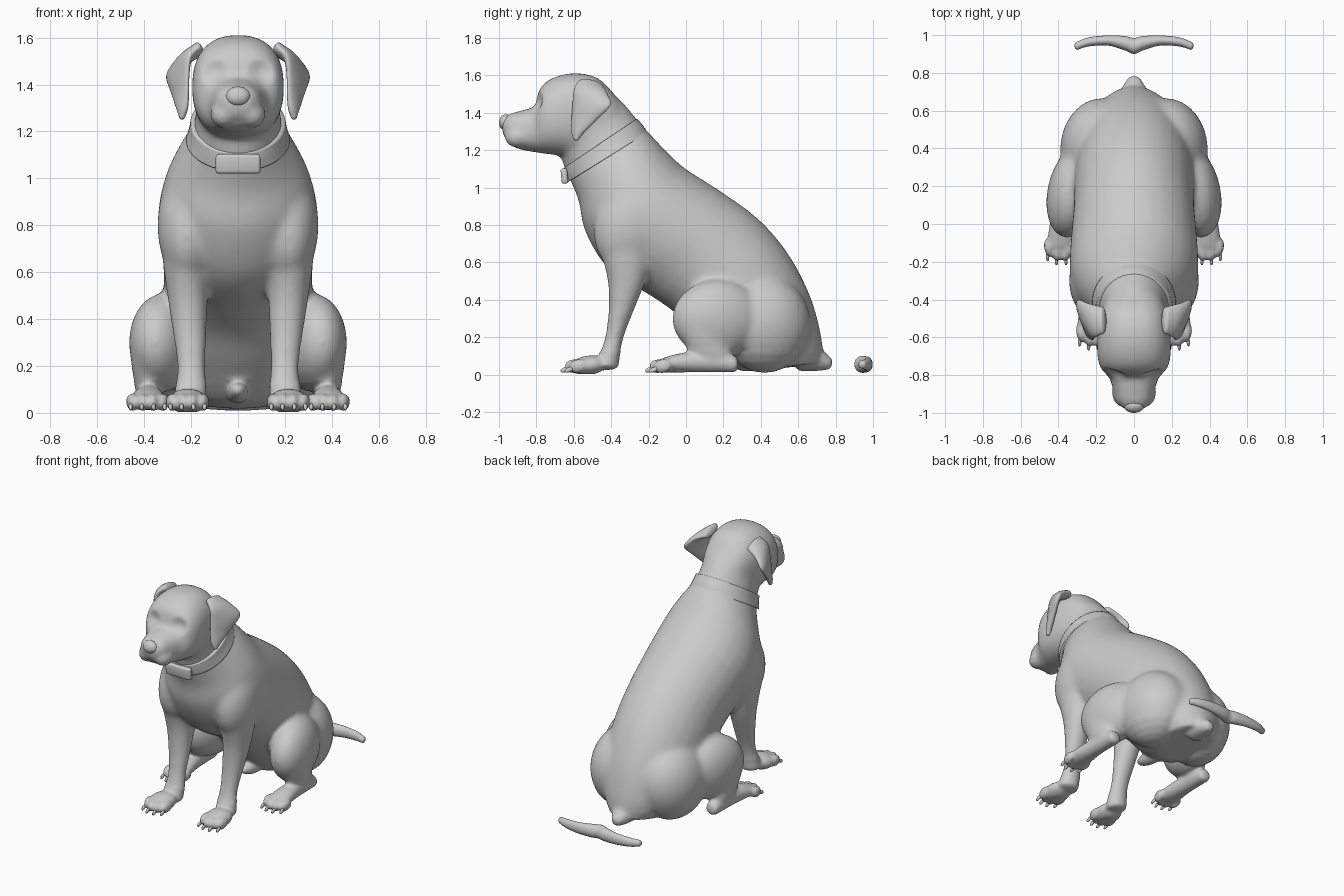
import bpy, bmesh, math
from mathutils import Vector, Matrix

if "Cube" in bpy.data.objects:
    bpy.data.objects.remove(bpy.data.objects["Cube"])


def loft(bm, stations, cap=0.02, p=2.0, sub=5, n=28):
    """Smooth tube through rings, each given by two opposite points and a half width."""
    flat = [(*a, *b, w) for a, b, w in stations]
    rows = []
    for i in range(len(flat) - 1):
        q = [flat[max(0, min(len(flat) - 1, i + k))] for k in (-1, 0, 1, 2)]
        for s in range(sub + (i == len(flat) - 2)):
            t = s / sub
            rows.append([0.5 * (2 * b + (c - a) * t + (2 * a - 5 * b + 4 * c - d) * t * t
                                + (3 * b - a - 3 * c + d) * t ** 3) for a, b, c, d in zip(*q)])
    rings = [(Vector(r[:3]), Vector(r[3:6]), r[6]) for r in rows]
    mids = [(a + b) / 2 for a, b, w in rings]
    frames = []
    for i, (a, b, w) in enumerate(rings):
        tan = mids[min(i + 1, len(mids) - 1)] - mids[max(i - 1, 0)]
        u = (a - b) / 2
        v = u.cross(tan).normalized() * w
        d = v.cross(u).normalized()
        frames.append((mids[i], u, v, d if d.dot(tan) > 0 else -d))

    def rounded(f, sign):
        c, u, v, d = f
        return [(c + d * sign * cap * math.sin(t), u * math.cos(t), v * math.cos(t), d)
                for t in (0.45, 0.9, 1.25, 1.45)]
    frames = rounded(frames[0], -1)[::-1] + frames + rounded(frames[-1], 1)
    verts = []
    for c, u, v, d in frames:
        ring = []
        for k in range(n):
            ang = 2 * math.pi * k / n
            cs, sn = math.cos(ang), math.sin(ang)
            cs = math.copysign(abs(cs) ** (2 / p), cs)
            sn = math.copysign(abs(sn) ** (2 / p), sn)
            ring.append(bm.verts.new(c + u * cs + v * sn))
        verts.append(ring)
    for r0, r1 in zip(verts, verts[1:]):
        for k in range(n):
            bm.faces.new((r0[k], r0[(k + 1) % n], r1[(k + 1) % n], r1[k]))
    bm.faces.new(verts[0])
    bm.faces.new(verts[-1])


def ball(bm, x, y, z, rx, ry, rz, rot_x=0.0, rot_z=0.0):
    m = (Matrix.Translation((x, y, z)) @ Matrix.Rotation(rot_z, 4, 'Z')
         @ Matrix.Rotation(rot_x, 4, 'X') @ Matrix.Diagonal((rx, ry, rz, 1)))
    bmesh.ops.create_uvsphere(bm, u_segments=24, v_segments=14, radius=1, matrix=m)


def mirror(bm):
    geom = bmesh.ops.duplicate(bm, geom=bm.verts[:] + bm.edges[:] + bm.faces[:])['geom']
    new = [g for g in geom if isinstance(g, bmesh.types.BMVert)]
    bmesh.ops.scale(bm, vec=(-1, 1, 1), verts=new)


def make(name, bm):
    bmesh.ops.recalc_face_normals(bm, faces=bm.faces[:])
    for f in bm.faces:
        f.smooth = True
    me = bpy.data.meshes.new(name)
    bm.to_mesh(me)
    bm.free()
    ob = bpy.data.objects.new(name, me)
    bpy.context.collection.objects.link(ob)
    return ob


def middle(rows):   # section on the centre plane: top y, z, bottom y, z, half width
    return [((0, a, b), (0, c, d), w) for a, b, c, d, w in rows]


def level(rows):    # horizontal limb section: x, front y, back y, z, half width
    return [((x, f, z), (x, b, z), w) for x, f, b, z, w in rows]


body, claws = bmesh.new(), bmesh.new()


def toes(x, y):
    for dx, back in ((-0.066, 0.022), (-0.023, 0), (0.023, 0), (0.066, 0.022)):
        ball(body, x + dx, y + back, 0.046, 0.025, 0.052, 0.038, 0.15, -dx * 3)
        ball(claws, x + dx * 1.1, y + back - 0.048, 0.026, 0.009, 0.024, 0.013, 0.4)


# Front leg, shoulder and paw
loft(body, level([(.22, -.48, -.12, .86, .10), (.222, -.455, -.175, .66, .10),
                  (.215, -.42, -.215, .5, .087), (.207, -.415, -.27, .36, .075),
                  (.2, -.43, -.325, .22, .063), (.2, -.46, -.35, .12, .066),
                  (.205, -.50, -.36, .045, .07)]))
ball(body, .215, -.30, .80, .13, .19, .25, -.3)
ball(body, .215, -.52, .05, .085, .10, .052, .12)
toes(.215, -.600)

# Thigh, haunch, shank and hind foot
ball(body, .32, .17, .30, .14, .25, .21, 0, .2)
ball(body, .19, .42, .27, .20, .25, .26, 0, .2)
loft(body, level([(.36, -.06, .28, .34, .10), (.375, -.03, .23, .22, .083),
                  (.38, .01, .24, .13, .064), (.38, .05, .27, .06, .05)]))
loft(body, [((.38, y, t), (.385, y, .012), w) for y, t, w in
            ((.26, .10, .045), (.16, .13, .052), (.05, .125, .058), (-.05, .11, .072), (-.12, .09, .08))])
toes(.385, -.148)

# Upper lips
ball(body, .055, -.885, 1.275, .062, .085, .062, .15, .15)
mirror(body)
mirror(claws)
make("claws", claws)

# Torso and neck
loft(body, middle([(.73, .07, .30, .02, .17), (.725, .2, .2, .06, .25), (.665, .42, .06, .2, .30),
                   (.545, .65, -.06, .33, .315), (.385, .835, -.22, .44, .32), (.18, .985, -.36, .52, .335),
                   (.0, 1.10, -.46, .62, .34), (-.10, 1.19, -.545, .78, .31), (-.175, 1.27, -.575, .93, .255),
                   (-.24, 1.34, -.63, 1.06, .195), (-.34, 1.46, -.66, 1.13, .178),
                   (-.42, 1.53, -.66, 1.19, .17)]), cap=.01)

# Head and muzzle
loft(body, middle([(-.36, 1.47, -.44, 1.2, .15), (-.46, 1.58, -.55, 1.165, .185),
                   (-.58, 1.613, -.64, 1.165, .195), (-.70, 1.593, -.70, 1.175, .195),
                   (-.78, 1.535, -.76, 1.18, .175), (-.808, 1.44, -.81, 1.19, .135),
                   (-.87, 1.415, -.87, 1.20, .112), (-.94, 1.395, -.925, 1.22, .095),
                   (-.975, 1.37, -.955, 1.255, .07)]), cap=.018, p=2.4)

# Tail root and belly sheath
loft(body, middle([(.66, .22, .60, .02, .10), (.735, .13, .70, .02, .065), (.77, .095, .755, .025, .038)]), cap=.02)
ball(body, 0, .16, .085, .045, .12, .042, -.15)

# Fuse the body into one skin, then soften it and press in the eye sockets
skin = make("source", body)
mod = skin.modifiers.new("fuse", 'REMESH')
mod.mode = 'VOXEL'
mod.voxel_size = 0.0105
dg = bpy.context.evaluated_depsgraph_get()
fused = bpy.data.meshes.new_from_object(skin.evaluated_get(dg))
bpy.data.objects.remove(skin)
bm = bmesh.new()
bm.from_mesh(fused)
bm.verts.ensure_lookup_table()


def soften(verts, times):
    for _ in range(times):
        bmesh.ops.smooth_vert(bm, verts=verts, factor=0.5, use_axis_x=True, use_axis_y=True, use_axis_z=True)


soften(bm.verts[:], 3)
soften([v for v in bm.verts if v.co.z > 0.13 and v.co.y > -0.80], 22)
soften([v for v in bm.verts if v.co.z > 1.0 and v.co.y < -0.75], 5)
for v in bm.verts:
    for side in (-1, 1):
        d = (v.co - Vector((side * .10, -.785, 1.45))).length
        if d < .07:
            v.co.y += .022 * (1 - (d / .07) ** 2) ** 2
    v.co.z = max(v.co.z, 0.004)
make("dog_body", bm)

# Ears
bm = bmesh.new()
loft(bm, [((.165, -.58, 1.565), (.165, -.44, 1.535), .03), ((.205, -.60, 1.52), (.245, -.42, 1.50), .028),
          ((.213, -.607, 1.44), (.30, -.405, 1.44), .026), ((.215, -.612, 1.36), (.278, -.48, 1.36), .023),
          ((.22, -.612, 1.30), (.258, -.54, 1.30), .02), ((.232, -.603, 1.265), (.245, -.57, 1.265), .014)],
     cap=.014)
mirror(bm)
make("ears", bm)

# Eyes
bm = bmesh.new()
ball(bm, .095, -.745, 1.452, .026, .022, .02)
mirror(bm)
make("eyes", bm)

# Nose
bm = bmesh.new()
ball(bm, 0, -.965, 1.35, .052, .035, .042, -.2)
make("nose", bm)

# Collar and its tag
bm = bmesh.new()
loft(bm, middle([(-.262, 1.368, -.652, 1.105, .203), (-.232, 1.335, -.645, 1.065, .21),
                 (-.205, 1.295, -.632, 1.03, .222)]), cap=.004, n=48)
make("collar", bm)
bm = bmesh.new()
bmesh.ops.create_cube(bm, size=1, matrix=Matrix.Translation((0, -.65, 1.062))
                      @ Matrix.Rotation(.1, 4, 'X') @ Matrix.Diagonal((.19, .035, .082, 1)))
bmesh.ops.bevel(bm, geom=bm.edges[:], offset=.012, segments=3, profile=.5, affect='EDGES')
make("collar_tag", bm)

# Loose tail piece behind the dog
bm = bmesh.new()
loft(bm, [((x, a, .055), (x, b, .055), h) for x, a, b, h in
          ((-.30, .965, .922, .022), (-.24, .988, .94, .03), (-.14, .998, .945, .038), (-.05, .995, .92, .044),
           (0, .985, .90, .045), (.05, .995, .92, .044), (.14, .998, .945, .038), (.24, .988, .94, .03),
           (.30, .965, .922, .022))], cap=.015)
make("tail", bm)
